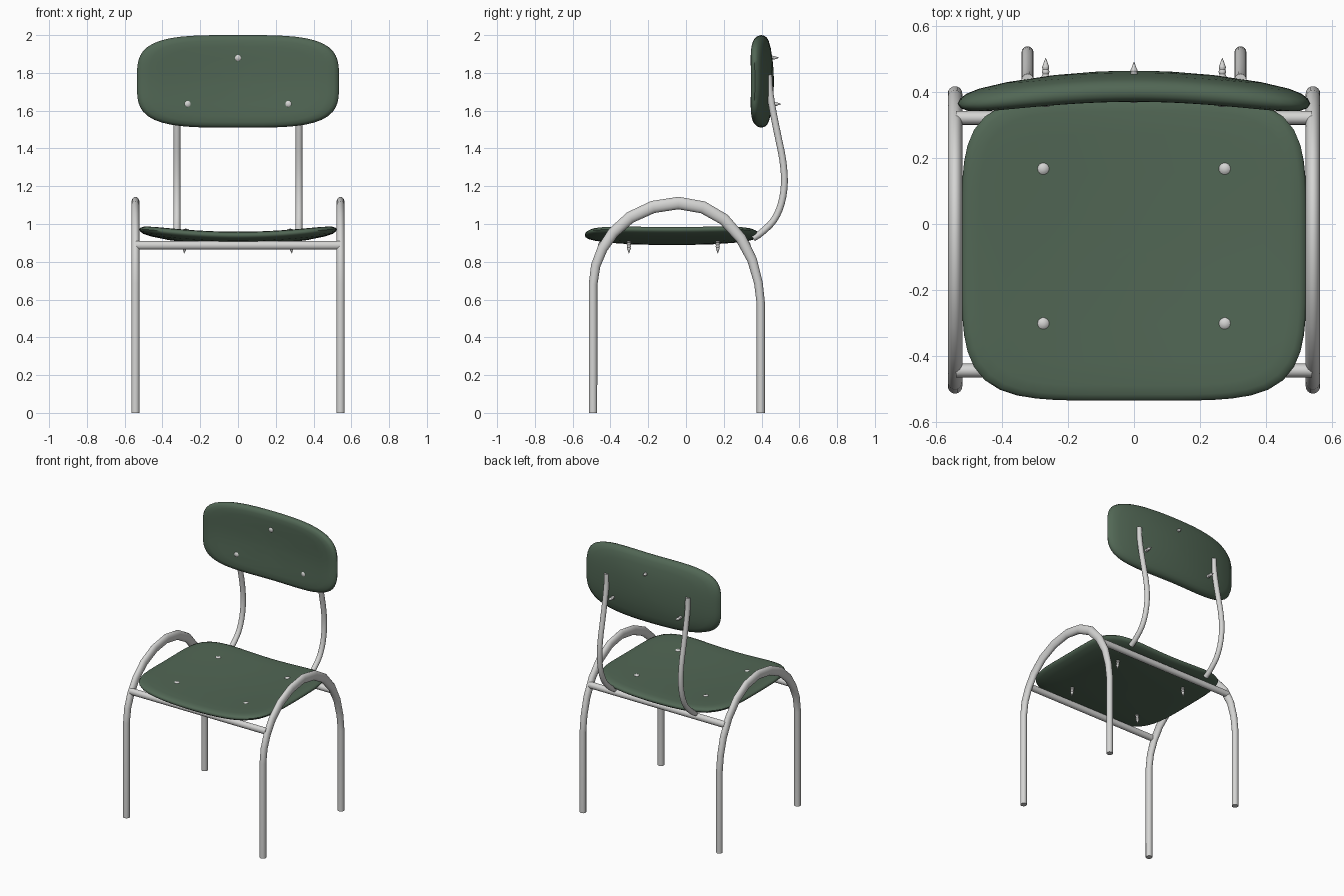
import bpy, bmesh, math
from mathutils import Vector

if "Cube" in bpy.data.objects:
    bpy.data.objects.remove(bpy.data.objects["Cube"])


def material(name, rgb):
    m = bpy.data.materials.new(name)
    m.diffuse_color = (*rgb, 1)
    m.use_nodes = True
    m.node_tree.nodes["Principled BSDF"].inputs["Base Color"].default_value = m.diffuse_color
    return m


GREEN = material("dark green", (0.083, 0.135, 0.09))
METAL = material("pale metal", (0.66, 0.66, 0.65))


def skin(name, rings, mat, angle=40):
    """Join closed rings of points into a capped, smooth-shaded object."""
    bm = bmesh.new()
    loops = [[bm.verts.new(p) for p in ring] for ring in rings]
    n = len(loops[0])
    for a, b in zip(loops, loops[1:]):
        for i in range(n):
            j = (i + 1) % n
            bm.faces.new((a[i], a[j], b[j], b[i]))
    bm.faces.new(loops[0])
    bm.faces.new(loops[-1])
    bmesh.ops.recalc_face_normals(bm, faces=bm.faces)
    mesh = bpy.data.meshes.new(name)
    bm.to_mesh(mesh)
    bm.free()
    mesh.materials.append(mat)
    ob = bpy.data.objects.new(name, mesh)
    bpy.context.collection.objects.link(ob)
    bpy.ops.object.select_all(action='DESELECT')
    ob.select_set(True)
    bpy.context.view_layer.objects.active = ob
    bpy.ops.object.shade_smooth_by_angle(angle=math.radians(angle))
    return ob


def tube(name, x, path, rx, rn, sides=16):
    """Sweep an ellipse along a (y, z) path; rn(z) is the in-plane radius."""
    pts = [Vector(p) for p in path]
    rings = []
    for i, p in enumerate(pts):
        t = Vector((0, 0))
        if i > 0:
            t += (p - pts[i - 1]).normalized()
        if i < len(pts) - 1:
            t += (pts[i + 1] - p).normalized()
        t.normalize()
        r = rn(p.y)
        ring = []
        for k in range(sides):
            a = math.tau * k / sides
            s = r * math.sin(a)
            ring.append((x + rx * math.cos(a), p.x - t.y * s, p.y + t.x * s))
        rings.append(ring)
    return skin(name, rings, METAL, 50)


def smooth_path(p, steps=3):
    """Catmull-Rom through the given points."""
    v = [Vector(q) for q in p]
    v = [2 * v[0] - v[1]] + v + [2 * v[-1] - v[-2]]
    out = []
    for i in range(1, len(v) - 2):
        a, b, c, d = v[i - 1:i + 3]
        for k in range(steps):
            t = k / steps
            out.append(0.5 * (2 * b + (c - a) * t + (2 * a - 5 * b + 4 * c - d) * t * t
                              + (3 * b - a - 3 * c + d) * t ** 3))
    return out + [v[-2]]


def pad(name, half_u, half_v, power, profile, place, sides=72):
    """Cushion: superellipse outline scaled through (scale, height) rings."""
    rings = []
    for s, h in profile:
        ring = []
        for k in range(sides):
            a = math.tau * k / sides
            c, d = math.cos(a), math.sin(a)
            r = s * (abs(c) ** power + abs(d) ** power) ** (-1 / power)
            ring.append(place(r * c * half_u, r * d * half_v, h))
        rings.append(ring)
    return skin(name, rings, GREEN, 60)


# Seat: dished across its width
def seat_mid(x, v):
    return 0.93 + 0.04 * (x / 0.52) ** 2 + 0.01 * (v / 0.46) ** 2


pad("seat", 0.523, 0.462, 4.8,
    [(0.02, 0.024), (0.25, 0.024), (0.5, 0.024), (0.75, 0.023), (0.9, 0.021), (0.96, 0.017),
     (0.99, 0.009), (1, 0), (0.99, -0.01), (0.96, -0.019), (0.88, -0.027), (0.7, -0.035),
     (0.45, -0.04), (0.2, -0.041), (0.02, -0.041)],
    lambda u, v, h: (u, v - 0.074, seat_mid(u, v) + h))


# Backrest: wraps forwards at the sides
def back_mid(x, v):
    return 0.42 - 0.055 * (x / 0.535) ** 2 - 0.02 * (v / 0.245) ** 2


pad("backrest", 0.535, 0.245, 3.7,
    [(0.02, -0.042), (0.25, -0.042), (0.5, -0.041), (0.75, -0.038), (0.88, -0.033), (0.95, -0.025),
     (0.985, -0.014), (1, 0), (0.985, 0.014), (0.95, 0.025), (0.88, 0.033), (0.72, 0.039),
     (0.45, 0.043), (0.2, 0.045), (0.02, 0.045)],
    lambda u, v, h: (u, back_mid(u, v) + h, 1.755 + v))

# Arched leg frames and backrest supports, one per side
ARCH = [(-0.492, 0), (-0.492, 0.68), (-0.478, 0.78), (-0.442, 0.87), (-0.385, 0.955),
        (-0.295, 1.035), (-0.175, 1.09), (-0.04, 1.111), (0.09, 1.088), (0.2, 1.025),
        (0.29, 0.925), (0.35, 0.81), (0.383, 0.69), (0.396, 0.58), (0.396, 0)]
SUPPORT = [(0.355, 0.925), (0.40, 0.955), (0.465, 1.02), (0.505, 1.11), (0.521, 1.22),
           (0.512, 1.34), (0.486, 1.47), (0.46, 1.6), (0.443, 1.71), (0.438, 1.79)]
for side, sx in (("right", 1), ("left", -1)):
    tube(side + "_leg_arch", sx * 0.543, ARCH, 0.022,
         lambda z: 0.022 + 0.011 * min(1, max(0, (z - 0.65) / 0.45)))
    tube(side + "_back_support", sx * 0.323, smooth_path(SUPPORT), 0.018, lambda z: 0.018)

# Cross bars under the seat
for name, y in (("front_cross_bar", -0.445), ("back_cross_bar", 0.322)):
    rings = [[(x, y + 0.021 * math.cos(math.tau * k / 16), 0.887 + 0.023 * math.sin(math.tau * k / 16))
              for k in range(16)] for x in (-0.54, 0.54)]
    skin(name, rings, METAL)


def screw(name, head, direction, length):
    """Domed head, threaded shank and a pointed tip."""
    prof = [(0.004, -0.006), (0.012, -0.004), (0.018, 0.001), (0.018, 0.004), (0.009, 0.012)]
    threads = 6
    start, end = 0.035, length - 0.02
    pitch = (end - start) / threads
    for i in range(threads):
        z = start + i * pitch
        w = 0.014 - 0.004 * i / threads
        prof += [(0.009, z), (w, z + pitch * 0.4), (w, z + pitch * 0.6)]
    prof += [(0.008, end), (0.001, length)]
    d = Vector(direction).normalized()
    q = Vector((0, 0, 1)).rotation_difference(d)
    rings = [[Vector(head) + q @ Vector((r * math.cos(math.tau * k / 14),
                                         r * math.sin(math.tau * k / 14), z))
              for k in range(14)] for r, z in prof]
    skin(name, rings, METAL, 35)


# Screws through the seat and the backrest
for sx in (-1, 1):
    for y in (-0.302, 0.168):
        x = sx * 0.275
        screw("seat_screw", (x, y, seat_mid(x, y + 0.074) + 0.025), (sx * 0.08, 0, -1), 0.125)
    screw("backrest_screw", (sx * 0.268, back_mid(0.268, 0.12) - 0.04, 1.635), (0, 1, 0), 0.142)
screw("backrest_screw", (0, back_mid(0, 0.125) - 0.041, 1.88), (0, 1, 0), 0.118)
